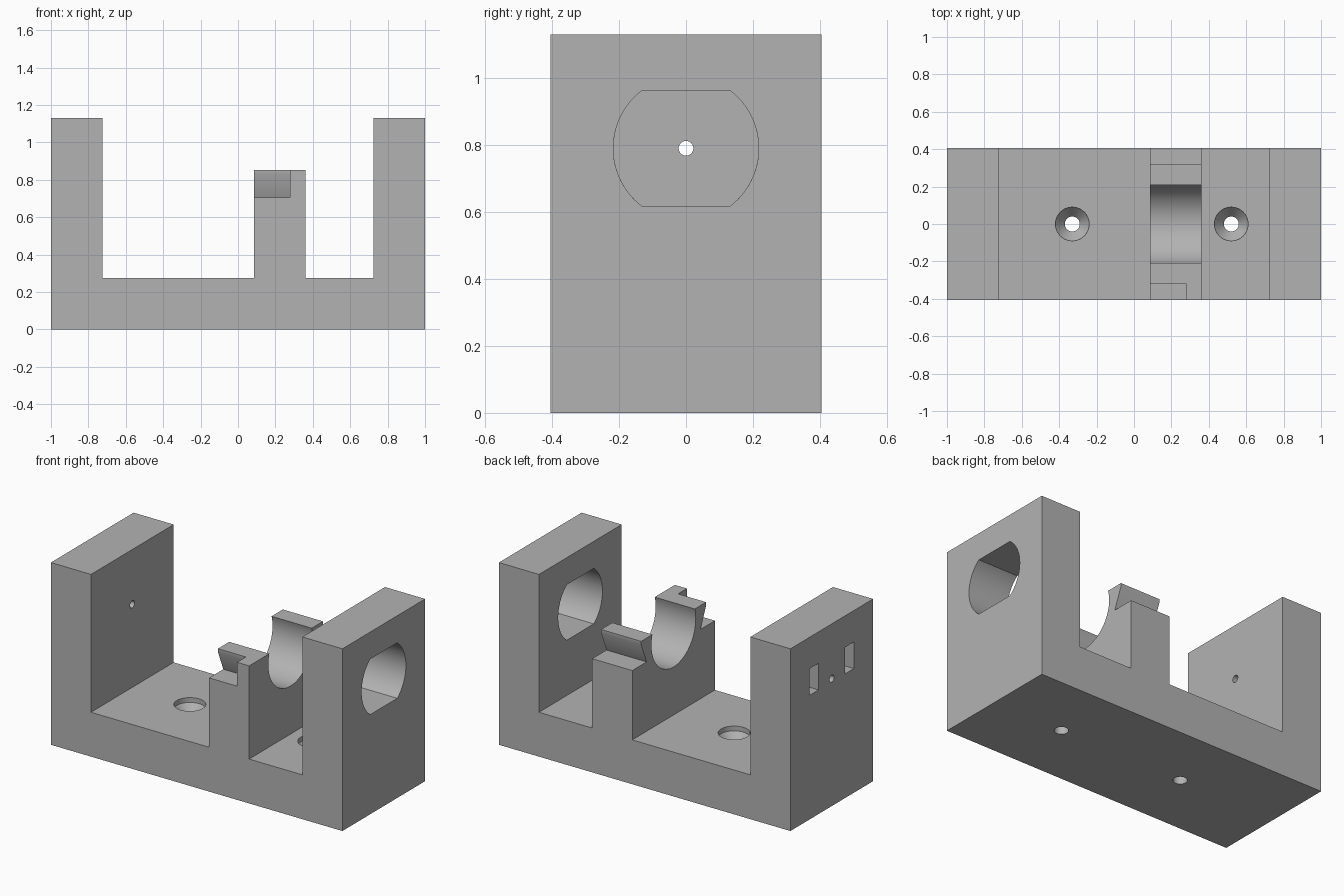
import bpy, bmesh
from math import cos, sin, pi, asin, radians

cube = bpy.data.objects.get("Cube")
if cube:
    bpy.data.objects.remove(cube, do_unlink=True)

grey = bpy.data.materials.new("plain grey")
grey.use_nodes = True
colour = (0.45, 0.45, 0.45, 1)
grey.diffuse_color = colour
grey.node_tree.nodes["Principled BSDF"].inputs["Base Color"].default_value = colour


def loft(name, rings):
    """Closed solid through equal-length rings of points."""
    bm = bmesh.new()
    loops = [[bm.verts.new(p) for p in ring] for ring in rings]
    n = len(loops[0])
    for a, b in zip(loops, loops[1:]):
        for i in range(n):
            j = (i + 1) % n
            bm.faces.new((a[i], a[j], b[j], b[i]))
    bm.faces.new(loops[0][::-1])
    bm.faces.new(loops[-1])
    bmesh.ops.recalc_face_normals(bm, faces=bm.faces)
    mesh = bpy.data.meshes.new(name)
    bm.to_mesh(mesh)
    bm.free()
    obj = bpy.data.objects.new(name, mesh)
    obj.data.materials.append(grey)
    bpy.context.collection.objects.link(obj)
    return obj


def along_x(name, outline, x0, x1):
    return loft(name, [[(x, y, z) for y, z in outline] for x in (x0, x1)])


def rect(y0, y1, z0, z1):
    return [(y0, z0), (y1, z0), (y1, z1), (y0, z1)]


def circle(r, z=0, n=64):
    return [(r * cos(2 * pi * i / n), z + r * sin(2 * pi * i / n)) for i in range(n)]


def arc(r, start, end, z, n=24):
    steps = [start + (end - start) * i / n for i in range(n + 1)]
    return [(r * cos(a), z + r * sin(a)) for a in steps]


HALF_Y, FLOOR, TOP, AXIS = 0.405, 0.275, 1.13, 0.79
POST_L, POST_R, POST_TOP, WALL = 0.085, 0.36, 0.853, 0.725
BORE = 0.217

# Bracket body: base, two end walls and the cradle post
outline = [(-1, 0), (1, 0), (1, TOP), (WALL, TOP), (WALL, FLOOR),
           (POST_R, FLOOR), (POST_R, POST_TOP), (POST_L, POST_TOP),
           (POST_L, FLOOR), (-WALL, FLOOR), (-WALL, TOP), (-1, TOP)]
bracket = loft("bracket", [[(x, y, z) for x, z in outline] for y in (-HALF_Y, HALF_Y)])

# Bore with flat top and bottom, through one end wall
flat = asin(0.172 / BORE)
bore = arc(BORE, -flat, flat, AXIS) + arc(BORE, pi - flat, pi + flat, AXIS)
cutters = [along_x("wall_bore", bore, 0.6, 1.1)]

# Round cradle in the post, and pin hole with two blind slots in the other wall
cutters.append(along_x("cradle_bore", circle(BORE, AXIS), 0, 0.5))
cutters.append(along_x("pin_hole", circle(0.022, AXIS, 32), -1.1, -0.6))
for s in (-1, 1):
    cutters.append(along_x("slot", rect(s * 0.13, s * 0.217, 0.77, 0.935), -1.1, -0.86))

# Undercut clip notches on the post ends
for s, x_end in ((-1, 0.277), (1, 0.45)):
    notch = [(s * 0.5, 0.705), (s * 0.265, 0.705), (s * 0.318, 0.832),
             (s * 0.318, 0.95), (s * 0.5, 0.95)]
    cutters.append(along_x("clip_notch", notch, 0, x_end))

# Countersunk screw holes in the base
sink = [(0.04, -0.1), (0.04, 0.185), (0.09, 0.245), (0.09, 0.4)]
for x in (-0.33, 0.52):
    rings = [[(x + u, v, z) for u, v in circle(r, 0, 48)] for r, z in sink]
    cutters.append(loft("screw_hole", rings))

# Cut everything out of the body
bpy.ops.object.select_all(action="DESELECT")
bpy.context.view_layer.objects.active = bracket
bracket.select_set(True)
for cutter in cutters:
    mod = bracket.modifiers.new("cut", "BOOLEAN")
    mod.operation = "DIFFERENCE"
    mod.solver = "EXACT"
    mod.object = cutter
    bpy.ops.object.modifier_apply(modifier=mod.name)
    bpy.data.objects.remove(cutter, do_unlink=True)
bpy.ops.object.shade_smooth_by_angle(angle=radians(30))
